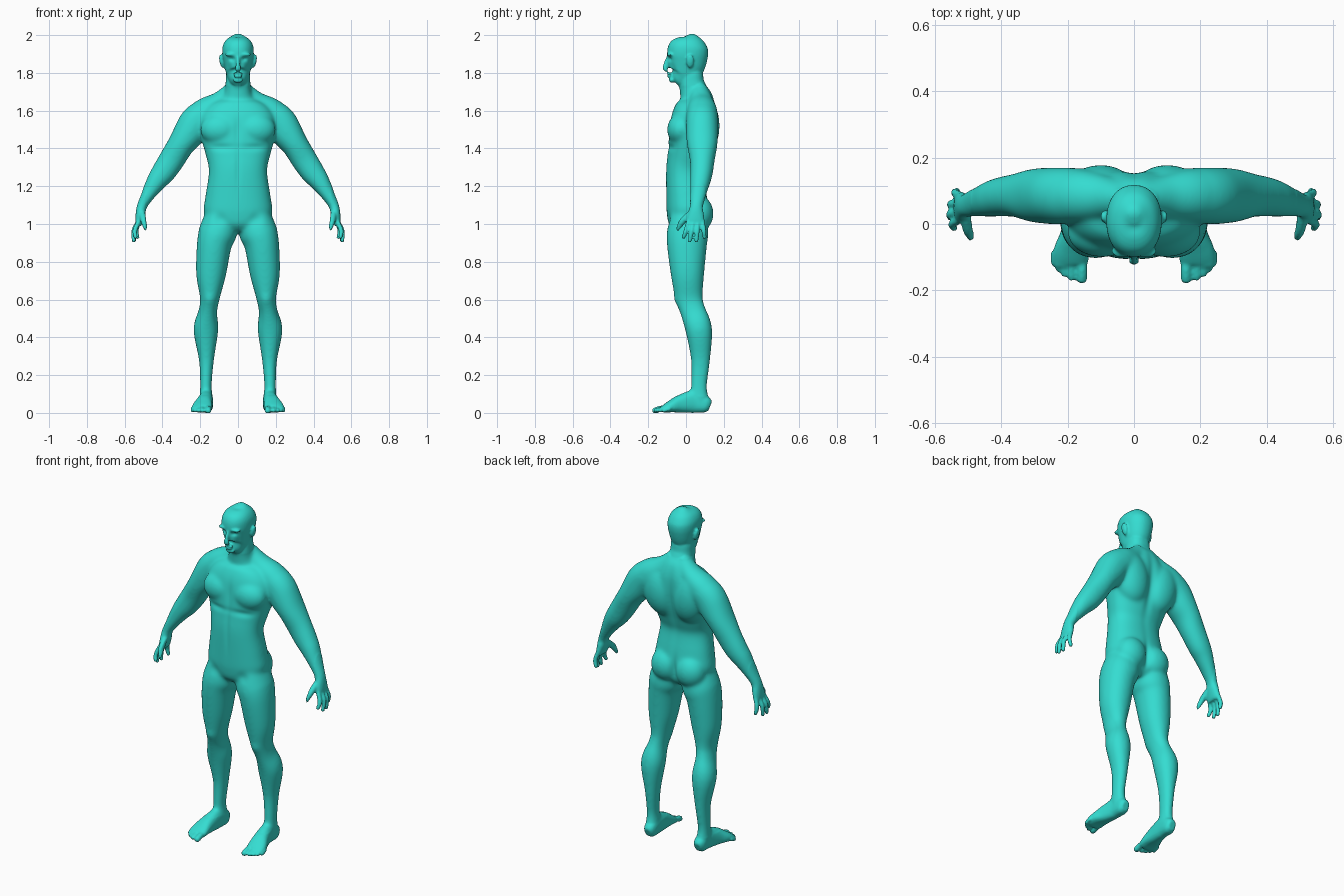
import bpy, bmesh, math
from mathutils import Vector, Matrix

bm = bmesh.new()
X, Y, Z = Vector((1, 0, 0)), Vector((0, 1, 0)), Vector((0, 0, 1))


def smooth_path(pts, sub=4):
    """Catmull-Rom through all five station values."""
    out = []
    for i in range(len(pts) - 1):
        a, b, c, d = (pts[max(0, min(len(pts) - 1, i + k))] for k in (-1, 0, 1, 2))
        for s in range(sub):
            t = s / sub
            out.append([0.5 * (2 * q + (r - p) * t + (2 * p - 5 * q + 4 * r - w) * t * t
                               + (3 * q - p - 3 * r + w) * t ** 3)
                        for p, q, r, w in zip(a, b, c, d)])
    return out + [list(pts[-1])]


def tube(pts, ref, power=2.0, sides=(1,), n=32):
    """Loft of superellipses; station = x, y, z, radius across, radius along ref."""
    path = smooth_path(pts)
    for s in sides:
        rings = []
        for i, (x, y, z, ra, rb) in enumerate(path):
            tan = (Vector(path[min(i + 1, len(path) - 1)][:3]) - Vector(path[max(i - 1, 0)][:3])).normalized()
            v = (ref - tan * ref.dot(tan)).normalized()
            u = tan.cross(v)
            ring = []
            for k in range(n):
                a = 2 * math.pi * k / n
                c, d = math.cos(a), math.sin(a)
                p = Vector((x, y, z)) + u * math.copysign(abs(c) ** (2 / power), c) * ra \
                    + v * math.copysign(abs(d) ** (2 / power), d) * rb
                ring.append(bm.verts.new((p.x * s, p.y, p.z)))
            rings.append(ring)
        for r0, r1 in zip(rings, rings[1:]):
            for k in range(n):
                bm.faces.new((r0[k], r0[(k + 1) % n], r1[(k + 1) % n], r1[k]))
        bm.faces.new(rings[0])
        bm.faces.new(rings[-1])


def ball(c, r, sides=(1, -1), tilt=0):
    for s in sides:
        m = Matrix.Translation((c[0] * s, c[1], c[2])) @ Matrix.Rotation(tilt * s, 4, 'Y') @ Matrix.Diagonal((*r, 1))
        bmesh.ops.create_uvsphere(bm, u_segments=32, v_segments=20, radius=1, matrix=m)


def digit(a, b, c, r, tip):
    """Finger or toe: bent tube with a round end."""
    tube([(*a, r, r), (*b, r, r), (*c, tip, tip)], X if abs(a[1] - c[1]) < .03 else Z, sides=(1, -1), n=16)
    ball(c, (tip, tip, tip))


def upright(rows, power):
    """z, half width, front y, back y"""
    tube([(0, (f + b) / 2, z, w, (b - f) / 2) for z, w, f, b in rows], Y, power, n=48)


BOTH = (1, -1)
# torso and neck
upright([(.955, .06, -.06, .06), (.99, .13, -.092, .10), (1.06, .18, -.102, .12), (1.15, .172, -.105, .11),
         (1.28, .154, -.106, .092), (1.37, .172, -.098, .115), (1.46, .195, -.092, .145), (1.55, .20, -.08, .16),
         (1.62, .16, -.055, .16), (1.665, .10, -.038, .145), (1.70, .073, -.034, .118), (1.75, .065, -.036, .096),
         (1.80, .062, -.03, .09), (1.84, .05, -.02, .08)], 2.35)
ball((.095, -.028, 1.50), (.105, .072, .085))                # chest
ball((.10, .09, 1.52), (.11, .088, .16), tilt=.2)            # upper back
ball((.08, .07, 1.055), (.09, .076, .095))                   # buttocks
tube([(.02, .07, 1.71, .05, .045), (.09, .08, 1.645, .06, .065), (.16, .085, 1.60, .075, .08),
      (.22, .085, 1.56, .075, .08)], Y, sides=BOTH)          # trapezius

# head
upright([(1.747, .022, -.078, -.03), (1.757, .04, -.086, .0), (1.785, .058, -.09, .06), (1.82, .068, -.096, .09),
         (1.86, .077, -.097, .108), (1.90, .083, -.100, .117), (1.94, .081, -.092, .115), (1.972, .065, -.066, .095),
         (1.993, .037, -.03, .06), (2.002, .01, .0, .025)], 2.2)
tube([(0, -.092, 1.89, .009, .009), (0, -.108, 1.85, .010, .010), (0, -.110, 1.822, .016, .012),
      (0, -.098, 1.814, .014, .008)], Y)                     # nose
ball((.035, -.082, 1.897), (.034, .020, .010))               # brow
ball((0, -.088, 1.795), (.026, .014, .008), (1,))            # upper lip
ball((0, -.087, 1.782), (.022, .014, .007), (1,))            # lower lip
ball((0, -.074, 1.762), (.026, .016, .015), (1,))            # chin
ball((.087, .022, 1.862), (.011, .020, .036), tilt=.2)       # ears

# arms down to the palm
tube([(.10, .08, 1.61, .055, .075), (.17, .085, 1.58, .082, .083), (.22, .085, 1.54, .089, .085),
      (.26, .085, 1.48, .084, .085), (.305, .086, 1.415, .071, .08), (.352, .086, 1.338, .069, .066),
      (.396, .082, 1.272, .064, .06), (.432, .075, 1.225, .054, .054), (.482, .062, 1.143, .034, .041),
      (.508, .055, 1.093, .027, .034), (.517, .052, 1.05, .025, .043), (.525, .05, 1.005, .019, .049),
      (.527, .05, .99, .012, .044)], Y, 2.1, BOTH)
# fingers and thumb: root, knuckle and tip
for y0, x1, y1, x2, y2, z2 in [(.014, .552, .0, .542, -.012, .932), (.038, .558, .03, .552, .020, .912),
                               (.062, .556, .06, .550, .055, .912), (.086, .545, .094, .532, .098, .930)]:
    digit((.525, y0, 1.015), (x1 - .006, y1, .965), (x2, y2, z2), .0125, .0105)
digit((.508, .03, 1.06), (.498, -.018, 1.015), (.487, -.042, .975), .017, .0115)

# legs
tube([(.09, .0, 1.07, .075, .085), (.105, .008, .965, .101, .109), (.126, .005, .89, .092, .106),
      (.143, .008, .73, .079, .088), (.149, .016, .61, .053, .073), (.159, .036, .54, .049, .068),
      (.170, .068, .44, .066, .071), (.167, .077, .28, .040, .051), (.170, .069, .15, .031, .043),
      (.169, .070, .09, .034, .047), (.168, .075, .04, .033, .045)], Y, 2.1, BOTH)

# feet and toes
tube([(.166, .128, .036, .020, .026), (.166, .105, .044, .034, .044), (.168, .04, .060, .036, .060),
      (.178, -.03, .048, .043, .048), (.188, -.08, .034, .053, .032), (.192, -.115, .022, .053, .021),
      (.192, -.128, .02, .046, .014)], Z, 2.4, BOTH)
for x0, x1, y1, r in [(.160, .157, -.163, .0165), (.186, .189, -.160, .0115), (.204, .209, -.149, .011),
                      (.220, .226, -.135, .0105), (.234, .241, -.117, .010)]:
    digit((x0, -.09, .025), (x1, y1 + .03, .022), (x1, y1, .0125), r, r)

# fuse the parts into one skin
mesh = bpy.data.meshes.new("human_body")
bmesh.ops.recalc_face_normals(bm, faces=bm.faces)
bm.to_mesh(mesh)
bm.free()
body = bpy.data.objects.new("human_body", mesh)
bpy.context.collection.objects.link(body)
bpy.context.view_layer.objects.active = body
body.select_set(True)
rm = body.modifiers.new("fuse", 'REMESH')
rm.mode, rm.voxel_size = 'VOXEL', .006
bpy.ops.object.modifier_apply(modifier=rm.name)

# soften joints, more on the trunk and limbs than on face, hands and feet
bm = bmesh.new()
bm.from_mesh(mesh)
bmesh.ops.smooth_vert(bm, verts=bm.verts, factor=.5, use_axis_x=True, use_axis_y=True, use_axis_z=True)
trunk = [v for v in bm.verts if .09 < v.co.z < 1.73 and abs(v.co.x) < .49]
for _ in range(22):
    bmesh.ops.smooth_vert(bm, verts=trunk, factor=.5, use_axis_x=True, use_axis_y=True, use_axis_z=True)

# sculpt strokes: centre, radius, push
strokes = [((.034, -.10, 1.873), (.016, .03, .011), (0, .012, 0)),      # eye sockets
           ((0, -.10, 1.789), (.024, .03, .003), (0, .005, 0)),         # mouth
           ((.05, -.08, 1.82), (.015, .03, .025), (-.002, .006, 0)),    # cheeks
           ((0, .16, 1.42), (.025, .06, .22), (0, -.012, 0)),           # spine
           ((0, .13, 1.05), (.018, .06, .07), (0, -.014, 0)),           # cleft
           ((0, -.10, 1.50), (.018, .05, .07), (0, .006, 0)),           # breastbone
           ((0, -.10, 1.29), (.014, .05, .11), (0, .005, 0)),           # belly line
           ((.09, -.09, 1.405), (.07, .04, .018), (0, .008, 0)),        # under the chest
           ((.10, -.08, 1.02), (.03, .05, .03), (0, .006, 0)),          # groin
           ((.15, -.05, .60), (.03, .03, .03), (0, -.006, 0))]          # kneecaps
for v in bm.verts:
    p = v.co.copy()
    for c, r, d in strokes:
        for s in (BOTH if c[0] else (1,)):
            q = ((p.x - c[0] * s) / r[0]) ** 2 + ((p.y - c[1]) / r[1]) ** 2 + ((p.z - c[2]) / r[2]) ** 2
            if q < 9:
                v.co += Vector((d[0] * s, d[1], d[2])) * math.exp(-q)
    v.co.z = max(v.co.z, 0)
bm.to_mesh(mesh)
bm.free()
bpy.ops.object.shade_smooth()

# turquoise skin
mat = bpy.data.materials.new("turquoise")
mat.diffuse_color = (.035, .72, .64, 1)
mesh.materials.clear()
mesh.materials.append(mat)
